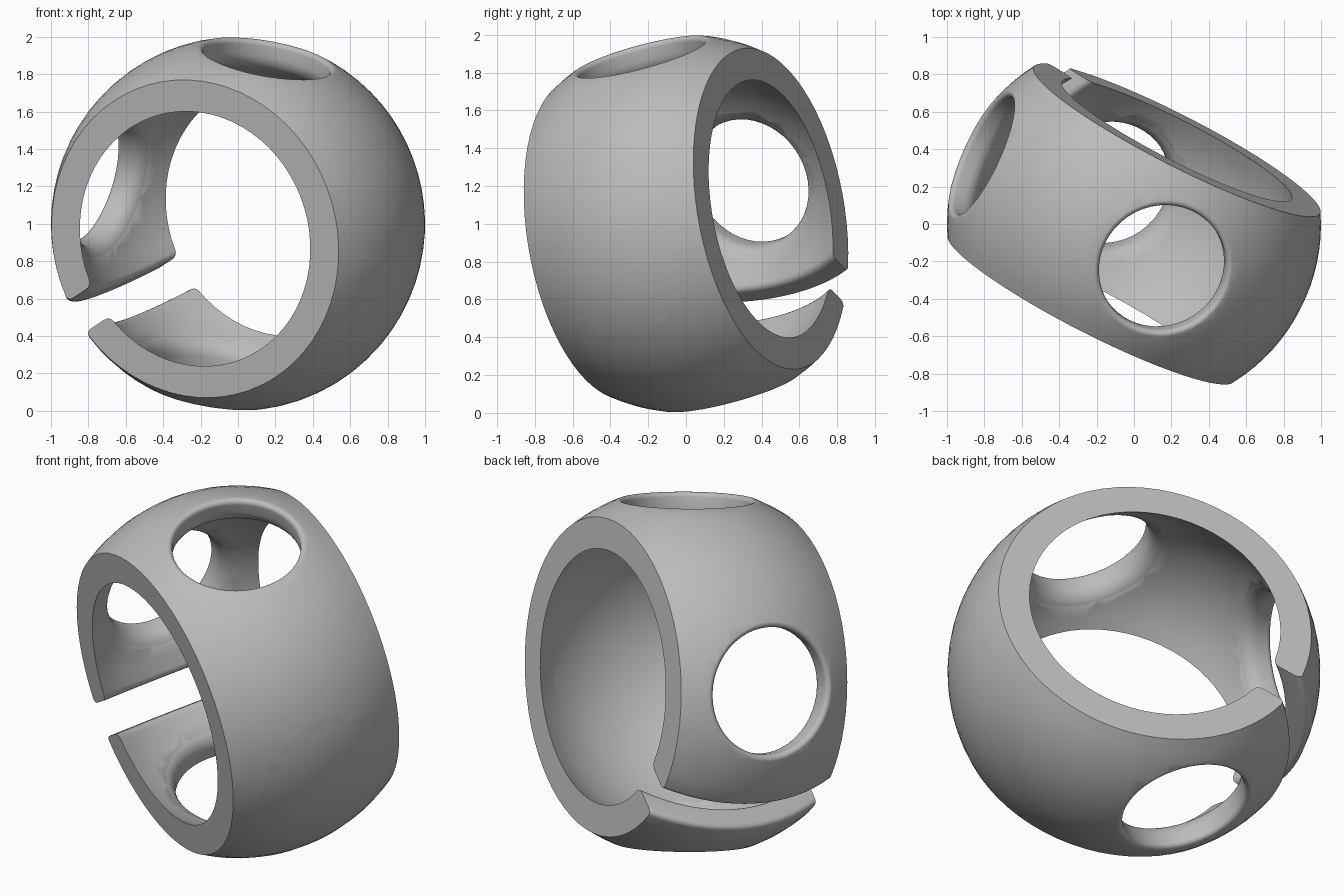
import bpy, bmesh, math
from mathutils import Matrix, Vector

if "Cube" in bpy.data.objects:
    bpy.data.objects.remove(bpy.data.objects["Cube"])

R_OUT, R_IN, HALF = 1.0, 0.858, 0.51   # shell radii, half width of the band
GAP, ROUND = 0.095, 0.03               # half gap, rounding of the gap ends
HOLE = 0.345                           # hole radius

# Tilted frame: x points at the gap, z runs along the band axis
n = Vector((-0.45, -0.879, -0.157)).normalized()
h1 = Vector((0.145, -0.26, 0.88))
h1 = (h1 - n * h1.dot(n)).normalized()
h2 = h1.cross(n)
e1, e2 = -(h1 + h2).normalized(), (h1 - h2).normalized()
frame = Matrix((e1, e2, -n)).transposed().to_4x4()
frame = Matrix.Translation((0, 0, 1)) @ frame

grey = bpy.data.materials.new("grey")
grey.diffuse_color = (0.5, 0.5, 0.5, 1)
grey.use_nodes = True
grey.node_tree.nodes["Principled BSDF"].inputs["Base Color"].default_value = grey.diffuse_color


def make_object(name, bm):
    bmesh.ops.recalc_face_normals(bm, faces=bm.faces)
    mesh = bpy.data.meshes.new(name)
    bm.to_mesh(mesh)
    bm.free()
    mesh.materials.append(grey)
    obj = bpy.data.objects.new(name, mesh)
    bpy.context.collection.objects.link(obj)
    return obj


def band():
    """Open spherical band: columns around the axis, rounded at both gap ends."""
    steps, around, rows = 4, 64, 16
    phis = [math.pi / 2 * (1 - i / steps) for i in range(steps + 1)]
    ends = [(ROUND * (1 - math.sin(p)), ROUND * (1 - math.cos(p))) for p in phis]
    bm = bmesh.new()

    def section(shrink, angle_at):
        loop = []
        for radius, order in ((R_OUT - shrink, 1), (R_IN + shrink, -1)):
            for j in range(rows + 1):
                s = order * HALF * (2 * j / rows - 1)
                rho = math.sqrt(radius ** 2 - s * s)
                a = angle_at(rho)
                loop.append(bm.verts.new((rho * math.cos(a), rho * math.sin(a), s)))
        return loop

    cols = [section(k, lambda r, d=d: math.asin((GAP + d) / r)) for d, k in ends]
    for i in range(1, around):
        def spread(r, t=i / around):
            a0 = math.asin((GAP + ROUND) / r)
            return a0 + (2 * math.pi - 2 * a0) * t
        cols.append(section(0, spread))
    cols += [section(k, lambda r, d=d: -math.asin((GAP + d) / r)) for d, k in reversed(ends)]

    count = len(cols[0])
    for a, b in zip(cols, cols[1:]):
        for j in range(count):
            k = (j + 1) % count
            bm.faces.new((a[j], a[k], b[k], b[j]))
    # end caps at the gap
    for c in (cols[0], cols[-1]):
        for j in range(rows):
            bm.faces.new((c[j], c[j + 1], c[count - 2 - j], c[count - 1 - j]))
    return make_object("ring_band", bm)


def hole_cutter(angle):
    """Lathed plug with fillets that meet the outer and inner spheres."""
    def fillet(rho, sphere, side):
        # arc from the straight wall to the point of tangency
        cr = HOLE + rho
        ct = math.sqrt((sphere - side * rho) ** 2 - cr * cr)
        tilt = math.atan2(ct, cr)
        last = math.pi - tilt if side > 0 else math.pi + tilt
        last = tilt if side > 0 else math.pi + tilt
        return [(cr + rho * math.cos(math.pi + (last - math.pi) * i / 8),
                 ct + rho * math.sin(math.pi + (last - math.pi) * i / 8))
                for i in range(9)]
    outer = fillet(0.025, R_OUT, 1)
    inner = fillet(0.1, R_IN, -1)
    top, low = outer[-1], inner[-1]
    profile = [(0, 1.1), (top[0] + 0.03, 1.1), (top[0] + 0.005, top[1] + 0.004)]
    profile += outer[::-1] + inner + [(low[0] + 0.02, low[1] - 0.03), (low[0], 0.6), (0, 0.6)]
    bm = bmesh.new()
    verts = [bm.verts.new((r, 0, t)) for r, t in profile]
    edges = [bm.edges.new(pair) for pair in zip(verts, verts[1:])]
    bmesh.ops.spin(bm, geom=verts + edges, cent=(0, 0, 0), axis=(0, 0, 1),
                   angle=2 * math.pi, steps=48)
    bmesh.ops.remove_doubles(bm, verts=bm.verts, dist=1e-5)
    turn = Matrix.Rotation(angle, 4, 'Z') @ Matrix.Rotation(math.pi / 2, 4, 'Y')
    bm.transform(turn)
    cutter = make_object("hole_cutter", bm)
    cutter.hide_render = True
    return cutter


ring = band()
bpy.context.view_layer.objects.active = ring
ring.select_set(True)

# Four round openings, a quarter turn apart
for q in range(4):
    cutter = hole_cutter(math.pi / 4 + q * math.pi / 2)
    mod = ring.modifiers.new("opening", 'BOOLEAN')
    mod.operation, mod.solver, mod.object = 'DIFFERENCE', 'EXACT', cutter
    bpy.context.view_layer.update()
    bpy.ops.object.modifier_apply(modifier=mod.name)
    bpy.data.objects.remove(cutter)

ring.data.transform(frame)
bpy.ops.object.shade_smooth_by_angle(angle=math.radians(35))
